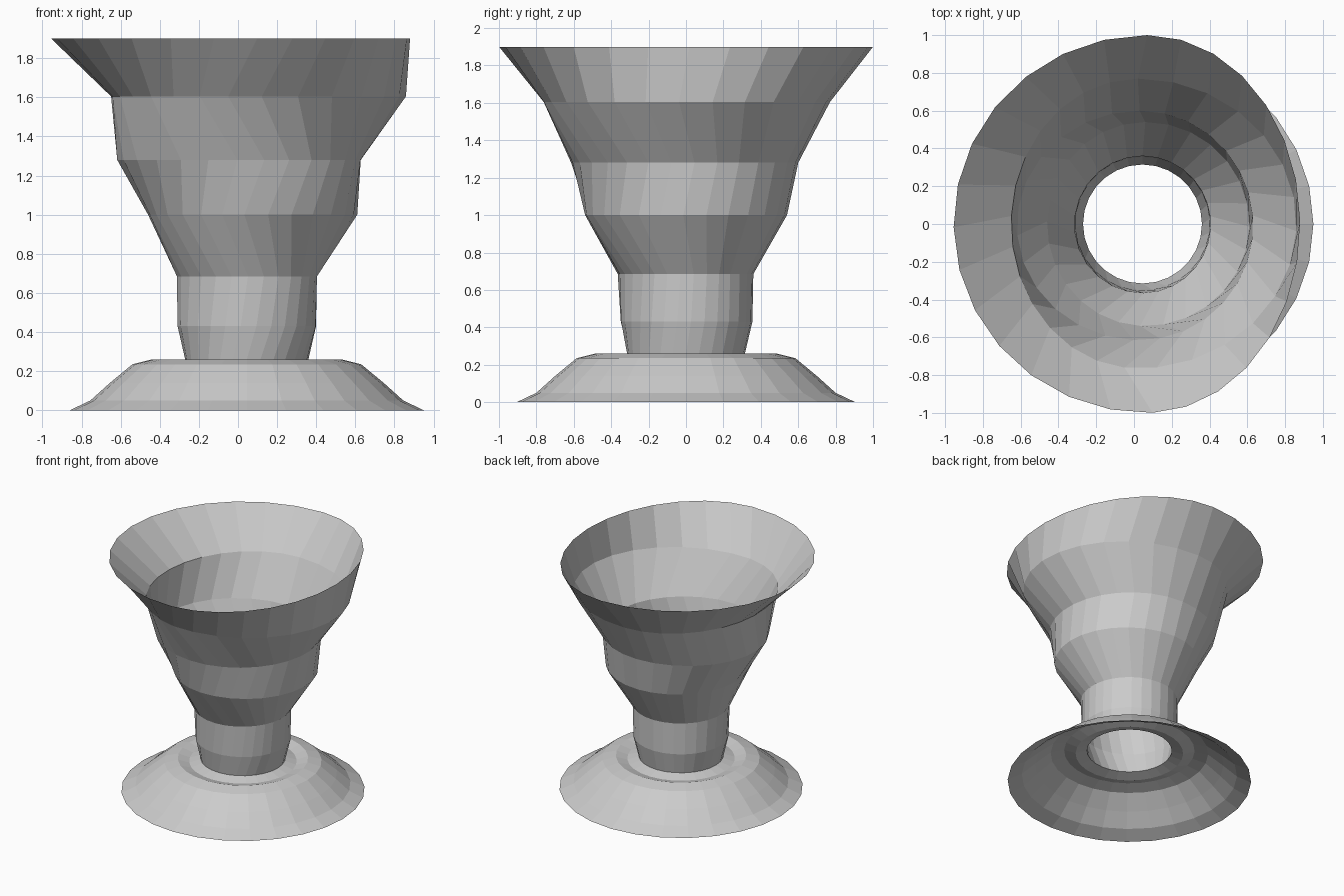
import bpy, bmesh, math

if "Cube" in bpy.data.objects:
    bpy.data.objects.remove(bpy.data.objects["Cube"])

SIDES = 28


def ring(bm, left, right, seam, front, back, z, twist=0):
    """Ring made of two half ellipses that meet at x = seam."""
    verts = []
    mid, ry = (front + back) / 2, (back - front) / 2
    for i in range(SIDES):
        # twist fades out towards the back
        a = 2 * math.pi * i / SIDES
        a += math.radians(twist) * (0.5 - 0.5 * math.sin(a))
        rx = right - seam if math.cos(a) > 0 else seam - left
        verts.append(bm.verts.new((seam + rx * math.cos(a), mid + ry * math.sin(a), z)))
    return verts


def loft(name, rows):
    bm = bmesh.new()
    rings = [ring(bm, *r) for r in rows]
    for lo, hi in zip(rings, rings[1:]):
        for i in range(SIDES):
            j = (i + 1) % SIDES
            bm.faces.new((lo[i], lo[j], hi[j], hi[i]))
    mesh = bpy.data.meshes.new(name)
    bm.to_mesh(mesh)
    bm.free()
    obj = bpy.data.objects.new(name, mesh)
    bpy.context.collection.objects.link(obj)
    return obj


# Round foot: thin domed shell with a shallow groove around the neck
foot = [(0.905, 0), (0.80, 0.05), (0.70, 0.14), (0.585, 0.235),
        (0.485, 0.26), (0.40, 0.235), (0.315, 0.26)]
cx = 0.045
loft("foot", [(cx - r, cx + r, cx, -r, r, z) for r, z in foot])

# Open, uneven bowl: left, right, seam, front, back, height, twist
loft("bowl", [
    (-0.27, 0.36, 0.045, -0.315, 0.315, 0.26, 0),
    (-0.31, 0.40, 0.045, -0.35, 0.355, 0.43, 8),
    (-0.315, 0.405, 0.045, -0.365, 0.36, 0.685, 14),
    (-0.46, 0.61, 0.06, -0.54, 0.54, 1.0, -3),
    (-0.62, 0.63, 0.03, -0.615, 0.60, 1.28, 10),
    (-0.65, 0.86, 0.02, -0.765, 0.77, 1.605, -6),
    (-0.955, 0.88, 0.07, -1.0, 1.0, 1.9, 2),
])
